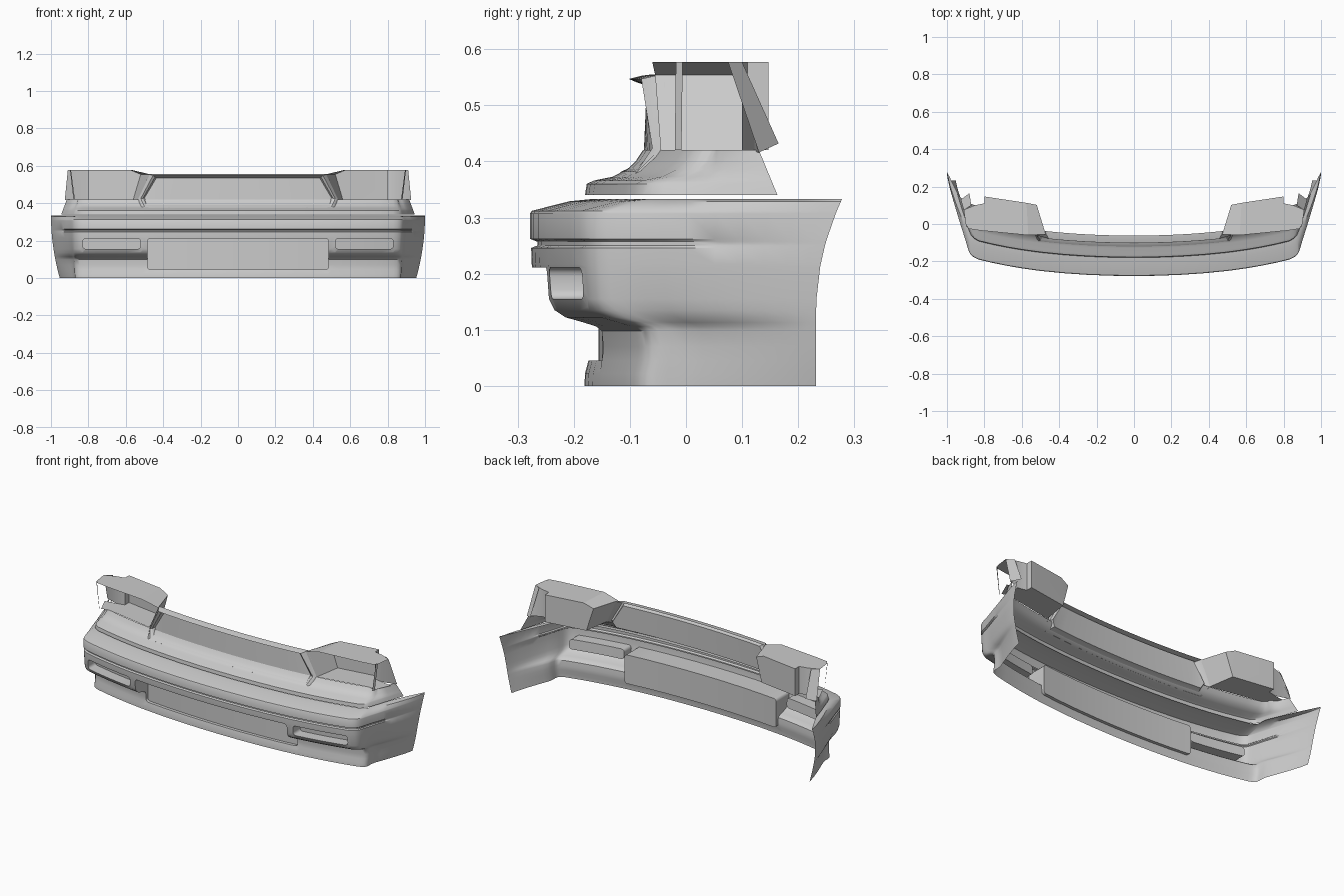
import bpy, bmesh

if "Cube" in bpy.data.objects:
    bpy.data.objects.remove(bpy.data.objects["Cube"])


def finish(name, bm, angle=0.6):
    bmesh.ops.remove_doubles(bm, verts=bm.verts, dist=0.0005)
    bmesh.ops.recalc_face_normals(bm, faces=bm.faces)
    me = bpy.data.meshes.new(name)
    bm.to_mesh(me)
    bm.free()
    ob = bpy.data.objects.new(name, me)
    bpy.context.collection.objects.link(ob)
    bpy.ops.object.select_all(action='DESELECT')
    ob.select_set(True)
    bpy.context.view_layer.objects.active = ob
    bpy.ops.object.shade_smooth_by_angle(angle=angle)
    return ob


def bow(x):
    return 0.1 * x * x + 0.04 * x ** 4


def smooth(s):
    s = max(0, min(1, s))
    return s * s * (3 - 2 * s)


def sweep(front_x, centre_y, side, profile, shift, pockets=()):
    """Sweep a (z, inset) profile round a mirrored plan curve; pockets are pushed back."""
    half = [(x, centre_y + bow(x)) for x in front_x] + side
    plan = [(-x, y) for x, y in half[:0:-1]] + half
    y0, y1 = half[len(front_x) - 1][1], half[-1][1]
    bm = bmesh.new()
    rows = []
    for z, d in profile:
        row = []
        for x, y in plan:
            s = (y - y0) / (y1 - y0) if abs(x) > 0.835 else 0
            dx, dy = shift(s, z, d)
            row.append(bm.verts.new((x - dx * (1 if x > 0 else -1), y + dy, z)))
        rows.append(row)
    zs = [p[0] for p in profile]
    xs = [p[0] for p in plan]
    skip, rims = set(), []
    for x0, x1, z0, z1, depth, fixed in pockets:
        cs = [j for j, x in enumerate(xs) if x0 - 1e-4 <= x <= x1 + 1e-4]
        rs = [i for i, z in enumerate(zs) if z0 - 1e-4 <= z <= z1 + 1e-4]
        back = {}
        for i in rs:
            for j in cs:
                co = rows[i][j].co
                y = plan[j][1] + depth if fixed else co.y + depth
                back[i, j] = bm.verts.new((co.x, y, co.z))
        for i in rs[:-1]:
            for j in cs[:-1]:
                skip.add((i, j))
                bm.faces.new((back[i, j], back[i, j + 1], back[i + 1, j + 1], back[i + 1, j]))
        loop = [(rs[0], j) for j in cs] + [(i, cs[-1]) for i in rs[1:]]
        loop += [(rs[-1], j) for j in cs[-2::-1]] + [(i, cs[0]) for i in rs[-2:0:-1]]
        for a, b in zip(loop, loop[1:] + loop[:1]):
            bm.faces.new((rows[a[0]][a[1]], rows[b[0]][b[1]], back[b], back[a]))
        for i in (rs[0], rs[-1]):
            for j in (cs[0], cs[-1]):
                rims.append((rows[i][j], back[i, j]))
    for i in range(len(rows) - 1):
        for j in range(len(plan) - 1):
            if (i, j) not in skip:
                bm.faces.new((rows[i][j], rows[i][j + 1], rows[i + 1][j + 1], rows[i + 1][j]))
    edges = [bm.edges.get(r) for r in rims]
    if edges:
        bmesh.ops.bevel(bm, geom=edges, offset=0.016, segments=3, profile=0.5, affect='EDGES')
    return bm


# Bumper skin: ribbed front fading into smooth, tucked-in sides
def bumper_shift(s, z, d):
    k = min(1, (0.333 - z) / 0.2)
    ramp = min(1, s * 5)
    fade = max(0, 1 - s)
    tuck = 0.047 * ((0.333 - z) / 0.333) ** 2 * ramp * (0.3 + 0.7 * s)
    groove = 0.4 * min(d, 0.02) * smooth(fade * 1.6 - 0.5)
    dx = groove * ramp + tuck
    if z > 0.33:
        dx = 0.03 * ramp * (1 - s ** 4)
    dy = d * fade - 0.046 * (1 - (1 - k) ** 2) * max(0, s) ** 3
    return dx, dy


front = [0, .12, .25, .37, .485, .52, .6, .68, .76, .83]
bumper_side = [(.85, -.181), (.865, -.172), (.877, -.158), (.885, -.14), (.893, -.115), (.903, -.08),
               (.916, -.04), (.93, .005), (.945, .055), (.958, .1), (.972, .15), (.985, .2),
               (.994, .245), (1, .278)]
bumper_profile = [(.333, .11), (.329, .07), (.312, .003), (.307, 0), (.262, 0), (.257, .013), (.25, .013),
                  (.246, .002), (.217, .003), (.211, .004), (.155, .008), (.135, .018), (.122, .038),
                  (.113, .07), (.106, .092), (.098, .102), (.07, .105), (.045, .104), (.022, .098), (0, .097)]
pockets = [(-.485, .485, .045, .211, .122, True),
           (-.83, -.52, .155, .211, .065, False), (.52, .83, .155, .211, .065, False)]
finish("bumper_skin", sweep(front, -.278, bumper_side, bumper_profile, bumper_shift, pockets))


# Sloping skirt of the header panel
def skirt_shift(s, z, d):
    up = (z - 0.34) / 0.08
    return 0.03 * up * min(1, s * 4), d * (1 - smooth(s * 1.2)) - 0.033 * up * smooth(s)


skirt_side = [(.855, -.078), (.87, -.062), (.88, -.04), (.89, -.01), (.903, .03), (.92, .08), (.945, .163)]
skirt_profile = [(.34, 0), (.36, .003), (.366, .016), (.373, .05), (.385, .074), (.4, .09), (.42, .103)]
finish("header_skirt", sweep(front, -.18, skirt_side, skirt_profile, skirt_shift))


# Grille panel: nested six-sided loops, (half top, half middle, half bottom, z top/mid/bottom, y top/mid/bottom)
bm = bmesh.new()
N = 16
loops = []
for xt, xm, xb, zt, zm, zb, yt, ym, yb in [
        (.475, .535, .515, .555, .42, .376, -.062, -.072, -.118),
        (.470, .530, .510, .553, .42, .378, -.078, -.080, -.120),
        (.455, .520, .500, .547, .424, .382, -.102, -.090, -.115),
        (.443, .508, .490, .541, .426, .390, -.088, -.088, -.098),
        (.436, .500, .482, .535, .428, .397, -.070, -.070, -.076)]:
    pts = []
    for k in range(N + 1):
        x = xt * (2 * k / N - 1)
        pts.append((x, yt + bow(x), zt))
    pts.append((xm, ym + bow(xm), zm))
    for k in range(N + 1):
        x = xb * (1 - 2 * k / N)
        pts.append((x, yb + bow(x), zb))
    pts.append((-xm, ym + bow(xm), zm))
    loops.append([bm.verts.new(p) for p in pts])
for a, b in zip(loops, loops[1:]):
    for i in range(len(a)):
        j = (i + 1) % len(a)
        bm.faces.new((a[i], a[j], b[j], b[i]))
c = loops[-1]
for k in range(N):
    bm.faces.new((c[k], c[k + 1], c[2 * N + 1 - k], c[2 * N + 2 - k]))
bm.faces.new((c[N], c[N + 1], c[N + 2]))
bm.faces.new((c[0], c[2 * N + 2], c[2 * N + 3]))
finish("grille_panel", bm, 0.4)


# Headlight pockets: roof, floor and walls, open at the front and side
T, F = .577, .42
P = {'a': (.472, -.055, .554), 'b': (.52, .102, .554), 'a2': (.565, -.06, T), 'b2': (.575, .113, T),
     'c': (.8, .147, T), 'd': (.8, .11, T), 'e': (.85, .1, T), 'f': (.91, .075, T), 'g': (.9, 0, T),
     'h': (.885, -.025, T), 'h1': (.82, -.035, T),
     'fa': (.535, -.045, F), 'fb': (.56, .11, F), 'fc': (.8, .147, F), 'fd': (.8, .11, F),
     'fe': (.85, .1, F), 'ff': (.915, .09, F), 'fg': (.875, .0, F), 'fh': (.83, .01, F),
     's1': (.87, .1, T), 's2': (.926, .13, .416), 's3': (.88, .165, .432),
     'p1': (.893, -.018, T), 'p2': (.898, -.006, T), 'p3': (.872, -.02, F), 'p4': (.88, -.008, F)}
faces = ["a b b2 a2", "a2 b2 c d e f g h h1", "a b fb fa", "b b2 fb", "b2 c fc fb", "c d fd fc",
         "d e fe fd", "fa fb fc fd fe ff fg fh", "f s2 s3 s1", "e f s2 fe", "p1 p2 p4 p3"]
for sx, label in ((1, "right"), (-1, "left")):
    bm = bmesh.new()
    vs = {k: bm.verts.new((x * sx, y, z)) for k, (x, y, z) in P.items()}
    for f in faces:
        bm.faces.new([vs[k] for k in f.split()])
    finish("headlight_pocket_" + label, bm, 0.3)
